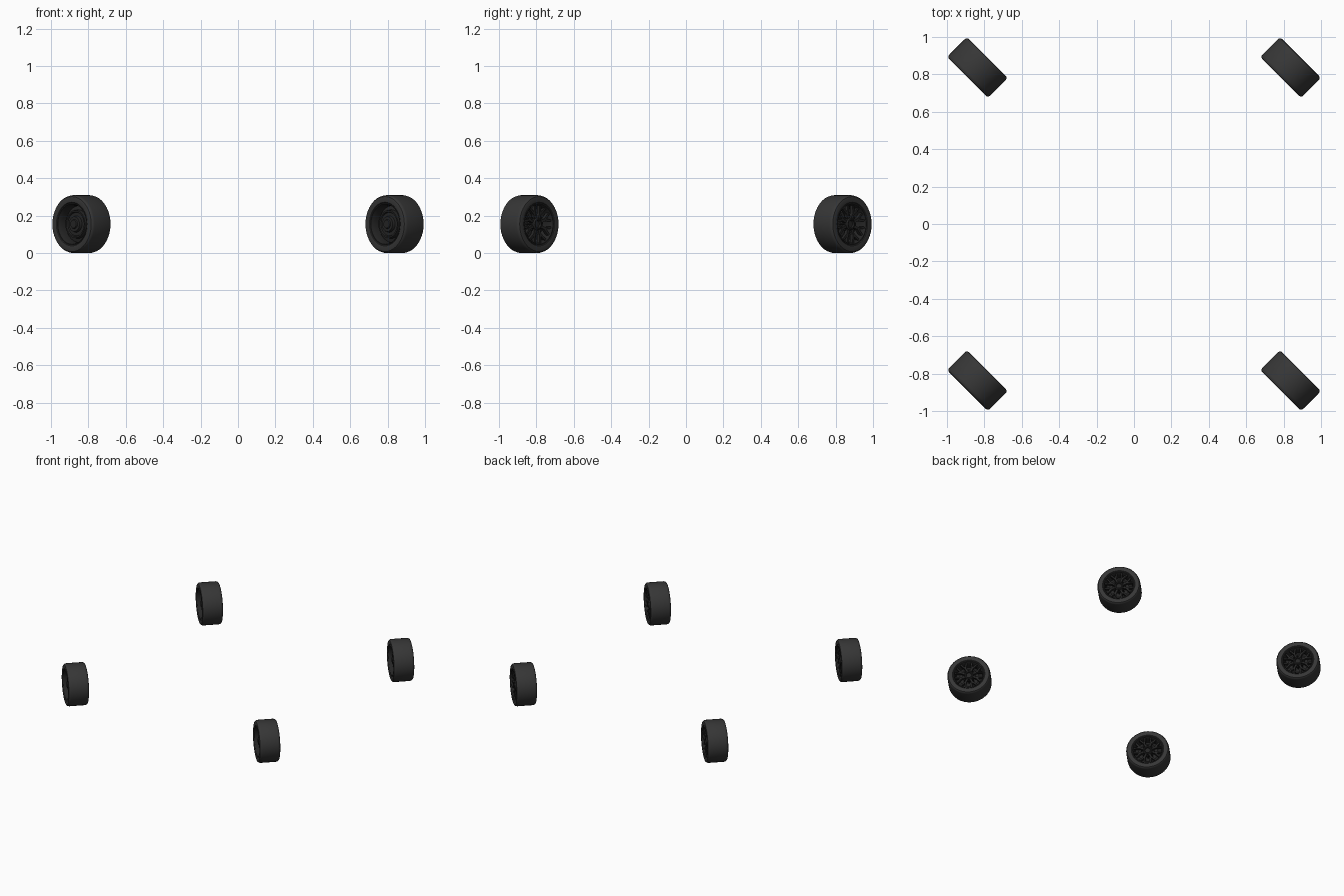
import bpy, bmesh, math
from mathutils import Matrix, Vector

if "Cube" in bpy.data.objects:
    bpy.data.objects.remove(bpy.data.objects["Cube"])

SEG = 40
# wheel axle (local z) points along +x +y
TURN = Matrix.Rotation(math.radians(45), 4, 'Z') @ Matrix.Rotation(math.radians(90), 4, 'Y')
CENTRES = [(sx * 0.837, sy * 0.837, 0.155) for sx in (-1, 1) for sy in (-1, 1)]


def material(name, value):
    m = bpy.data.materials.new(name)
    m.diffuse_color = (value, value, value, 1)
    m.use_nodes = True
    m.node_tree.nodes["Principled BSDF"].inputs["Base Color"].default_value = m.diffuse_color
    return m


rubber = material("tyre rubber", 0.037)
metal = material("black rim", 0.019)


def lathe(bm, profile, closed=True, seg=SEG):
    """Spin (radius, axial) points round the axle."""
    rings = []
    for r, z in profile:
        if r == 0:
            rings.append([bm.verts.new((0, 0, z))] * seg)
        else:
            rings.append([bm.verts.new((r * math.cos(a), r * math.sin(a), z))
                          for a in (2 * math.pi * i / seg for i in range(seg))])
    n = len(rings)
    for k in range(n if closed else n - 1):
        a, b = rings[k], rings[(k + 1) % n]
        for i in range(seg):
            j = (i + 1) % seg
            vs = list(dict.fromkeys((a[i], a[j], b[j], b[i])))
            if len(vs) > 2:
                bm.faces.new(vs)


def bar(bm, p, q, w0, w1, z0, z1, thick):
    """Tapered straight bar between two points of the wheel plane."""
    p, q = Vector(p), Vector(q)
    side = Vector((p.y - q.y, q.x - p.x)).normalized()
    v = []
    for c, w, z in ((p, w0, z0), (q, w1, z1)):
        for s, dz in ((-1, -thick), (1, -thick), (1, 0), (-1, 0)):
            e = c + side * s * w / 2
            v.append(bm.verts.new((e.x, e.y, z + dz)))
    for f in ((0, 1, 2, 3), (7, 6, 5, 4), (0, 4, 5, 1), (1, 5, 6, 2), (2, 6, 7, 3), (3, 7, 4, 0)):
        bm.faces.new([v[i] for i in f])


def polar(r, a):
    return (r * math.cos(a), r * math.sin(a))


def place(name, bm, mat):
    """Make one mesh and put it on all four wheels."""
    bmesh.ops.recalc_face_normals(bm, faces=bm.faces)
    me = bpy.data.meshes.new(name)
    bm.to_mesh(me)
    bm.free()
    me.materials.append(mat)
    bpy.ops.object.select_all(action='DESELECT')
    for i, c in enumerate(CENTRES):
        ob = bpy.data.objects.new(f"{name}_{i + 1}", me)
        ob.matrix_world = Matrix.Translation(c) @ TURN
        bpy.context.collection.objects.link(ob)
    bpy.context.view_layer.objects.active = ob
    ob.select_set(True)
    bpy.ops.object.shade_smooth_by_angle(angle=math.radians(30))


# tyre: flat tread, rounded shoulders, short sidewalls
half = [(0.112, 0.066), (0.117, 0.073), (0.137, 0.0755), (0.147, 0.073), (0.153, 0.066), (0.155, 0.056)]
bm = bmesh.new()
lathe(bm, [(r, -z) for r, z in half] + half[::-1])
place("tyre", bm, rubber)

# rim barrel with a lip on each side
bm = bmesh.new()
lathe(bm, [(0.113, -0.071), (0.108, -0.071), (0.104, -0.06), (0.098, -0.045), (0.096, 0.04),
           (0.102, 0.06), (0.107, 0.071), (0.113, 0.071)])
place("rim_barrel", bm, metal)

# stepped drum that fills the inner side
bm = bmesh.new()
lathe(bm, [(0, -0.062), (0.022, -0.062), (0.025, -0.055), (0.04, -0.055), (0.044, -0.04),
           (0.062, -0.04), (0.066, -0.048), (0.074, -0.048), (0.077, -0.025), (0.098, -0.02),
           (0.098, 0.0), (0.07, 0.02), (0, 0.02)], closed=False)
place("brake_drum", bm, metal)

# eight forked spokes on the outer side
bm = bmesh.new()
for i in range(8):
    a = 2 * math.pi * (i + 0.5) / 8
    fork = polar(0.062, a)
    bar(bm, polar(0.022, a), fork, 0.016, 0.014, 0.058, 0.061, 0.02)
    for s in (-1, 1):
        bar(bm, polar(0.058, a), polar(0.102, a + s * 0.21), 0.012, 0.011, 0.061, 0.064, 0.02)
place("spokes", bm, metal)

# hub with a dished centre cap
bm = bmesh.new()
lathe(bm, [(0, 0.057), (0.018, 0.057), (0.021, 0.067), (0.027, 0.067), (0.033, 0.06),
           (0.035, 0.01), (0, 0.01)], closed=False)
place("hub", bm, metal)

# wheel nuts round the hub
bm = bmesh.new()
for i in range(8):
    x, y = polar(0.043, 2 * math.pi * i / 8)
    bmesh.ops.create_cone(bm, cap_ends=True, segments=6, radius1=0.006, radius2=0.005, depth=0.036,
                          matrix=Matrix.Translation((x, y, 0.036)))
place("wheel_nuts", bm, metal)
